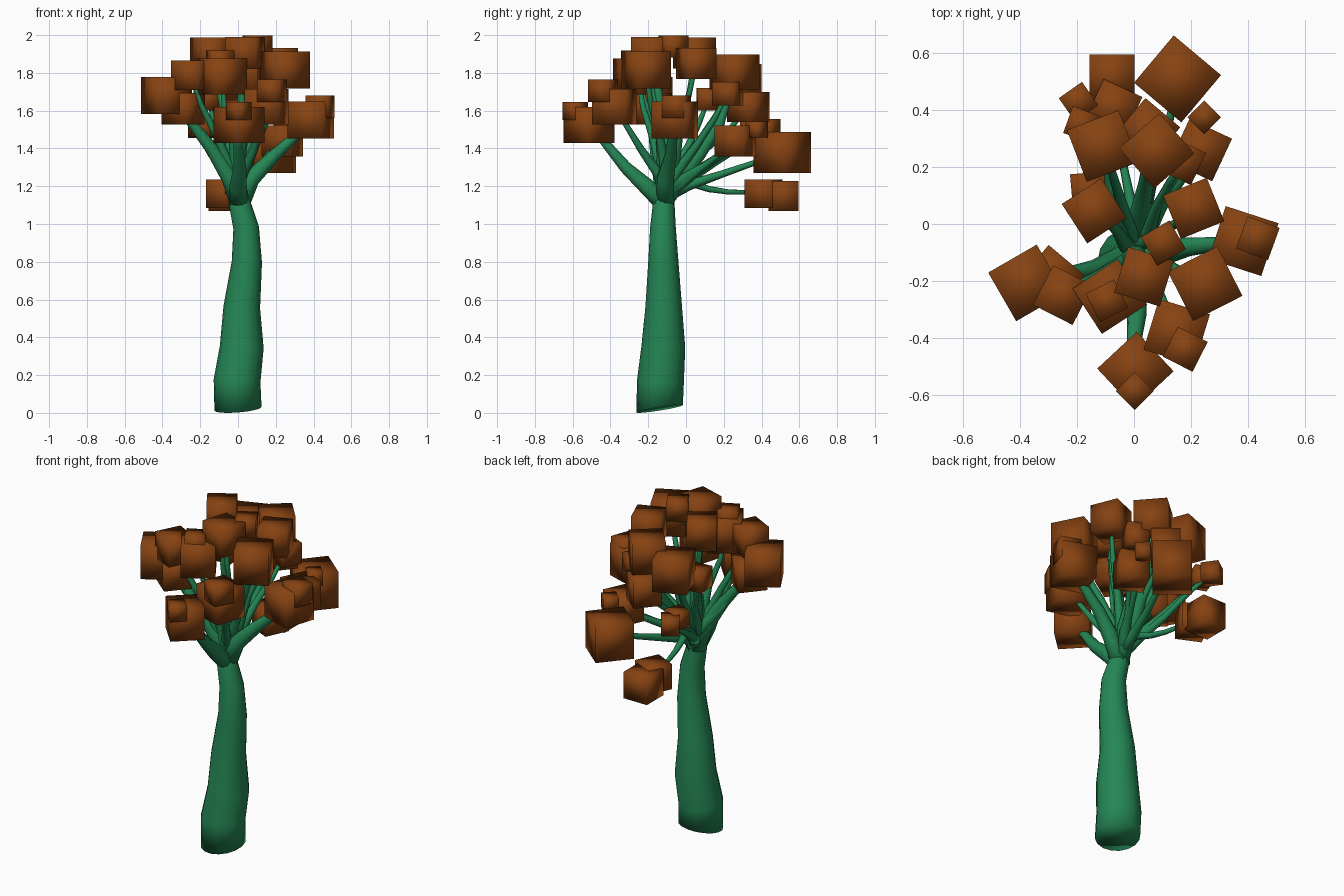
import bpy, bmesh, math, random
from mathutils import Vector, Matrix

random.seed(4)


def material(name, rgb):
    m = bpy.data.materials.new(name)
    m.diffuse_color = (*rgb, 1)
    return m


GREEN = material("bark_green", (0.018, 0.24, 0.09))
BROWN = material("leaf_brown", (0.24, 0.055, 0.006))


def finish(name, bm, mat):
    bmesh.ops.recalc_face_normals(bm, faces=bm.faces)
    me = bpy.data.meshes.new(name)
    bm.to_mesh(me)
    bm.free()
    for p in me.polygons:
        p.use_smooth = True
    me.materials.append(mat)
    ob = bpy.data.objects.new(name, me)
    bpy.context.collection.objects.link(ob)
    return ob


def tube(name, pts, radii, sides, first_axis=None):
    """Tapered tube along a path, capped at both ends."""
    pts = [Vector(p) for p in pts]
    bm = bmesh.new()
    rings = []
    for i, p in enumerate(pts):
        t = pts[min(i + 1, len(pts) - 1)] - pts[max(i - 1, 0)]
        if i == 0 and first_axis:
            t = Vector(first_axis)
        q = Vector((0, 0, 1)).rotation_difference(t.normalized())
        rings.append([bm.verts.new(p + q @ Vector((radii[i] * math.cos(a), radii[i] * math.sin(a), 0)))
                      for a in (2 * math.pi * k / sides for k in range(sides))])
    for a, b in zip(rings, rings[1:]):
        for k in range(sides):
            j = (k + 1) % sides
            bm.faces.new((a[k], a[j], b[j], b[k]))
    bm.faces.new(rings[0][::-1])
    bm.faces.new(rings[-1])
    return finish(name, bm, GREEN)


# Wavy trunk with a tilted foot
tube("trunk",
     [(0, -.14, .022), (-.005, -.135, .17), (.02, -.12, .35), (.02, -.118, .56),
      (.047, -.12, .8), (.043, -.122, .98), (.012, -.118, 1.1), (.005, -.11, 1.19)],
     [.125, .124, .116, .097, .08, .068, .058, .045], 16, (-.08, -.16, 1))

# Leaf cubes: x, y, z, edge length, turn in degrees
LEAVES = [
    (.153, .51, 1.378, .217, -40), (-.077, .517, 1.148, .158, 0),
    (-.07, .41, 1.16, .15, -25), (-.195, .43, 1.505, .10, 35),
    (-.11, .274, 1.75, .195, 21), (.08, .257, 1.805, .187, 41),
    (.05, .33, 1.62, .16, 50), (.247, .375, 1.50, .084, 45),
    (.235, .26, 1.44, .165, -25), (.17, .22, 1.69, .125, -25),
    (.21, .055, 1.85, .165, 22), (-.14, .046, 1.905, .165, 33),
    (.103, -.067, 1.94, .116, 30), (.25, -.21, 1.815, .195, 27),
    (.035, -.185, 1.905, .168, -17), (-.085, -.255, 1.78, .19, 33),
    (-.095, -.27, 1.862, .112, 27), (-.25, -.25, 1.787, .156, -27),
    (-.29, -.19, 1.61, .165, -40), (-.378, -.207, 1.68, .197, 30),
    (.385, -.06, 1.55, .195, -18), (.435, -.05, 1.62, .12, -20),
    (.15, -.38, 1.62, .187, -17), (.18, -.44, 1.705, .118, -27),
    (.005, -.513, 1.525, .19, 43), (.003, -.587, 1.598, .095, 45),
    (-.16, .12, 1.66, .12, 5), (-.185, .35, 1.51, .10, -20),
]
for x, y, z, s, deg in LEAVES:
    bm = bmesh.new()
    bmesh.ops.create_cube(bm, size=s, matrix=Matrix.Translation((x, y, z)) @
                          Matrix.Rotation(math.radians(deg), 4, 'Z'))
    finish("leaf_cube", bm, BROWN)

# Thick main limbs fanning out of the trunk top
LIMBS = [
    [(.01, -.11, 1.1), (-.04, -.13, 1.24), (-.14, -.16, 1.4), (-.25, -.18, 1.54), (-.33, -.2, 1.64)],
    [(.01, -.11, 1.1), (.07, -.11, 1.24), (.19, -.08, 1.36), (.3, -.07, 1.46), (.37, -.06, 1.53)],
    [(.01, -.1, 1.09), (.0, -.21, 1.2), (.01, -.32, 1.3), (.0, -.42, 1.42), (.005, -.5, 1.51)],
    [(.0, -.11, 1.1), (.0, -.12, 1.27), (.01, -.11, 1.45), (.02, -.14, 1.65), (.03, -.17, 1.86)],
    [(.01, -.11, 1.13), (.01, -.03, 1.24), (.03, .08, 1.38), (.05, .18, 1.53), (.07, .25, 1.75)],
]
for pts in LIMBS:
    tube("limb", pts, [.05, .046, .034, .025, .014], 10)

# Low branch to the hanging pair of cubes
tube("low_branch", [(0, -.08, 1.2), (0, .02, 1.22), (-.02, .12, 1.185), (-.04, .22, 1.17), (-.07, .4, 1.165)],
     [.028, .022, .017, .014, .01], 8)

# Thin branches reaching the other cubes
for x, y, z, s, deg in LEAVES:
    if s < .12 and y < 0 or z < 1.2 or (x, y) in ((.385, -.06), (.005, -.513), (-.378, -.207), (.08, .257)):
        continue
    a, b = Vector((.005, -.1, 1.15)), Vector((x, y, z))
    pts = [a]
    for t, out in ((.25, .2), (.5, .48), (.75, .76)):
        p = a.lerp(b, out)
        p.z = a.z + (b.z - a.z) * t
        pts.append(p + Vector([random.uniform(-.01, .01) for _ in range(3)]))
    tube("branch", pts + [b], [.034, .028, .02, .015, .009], 8)
